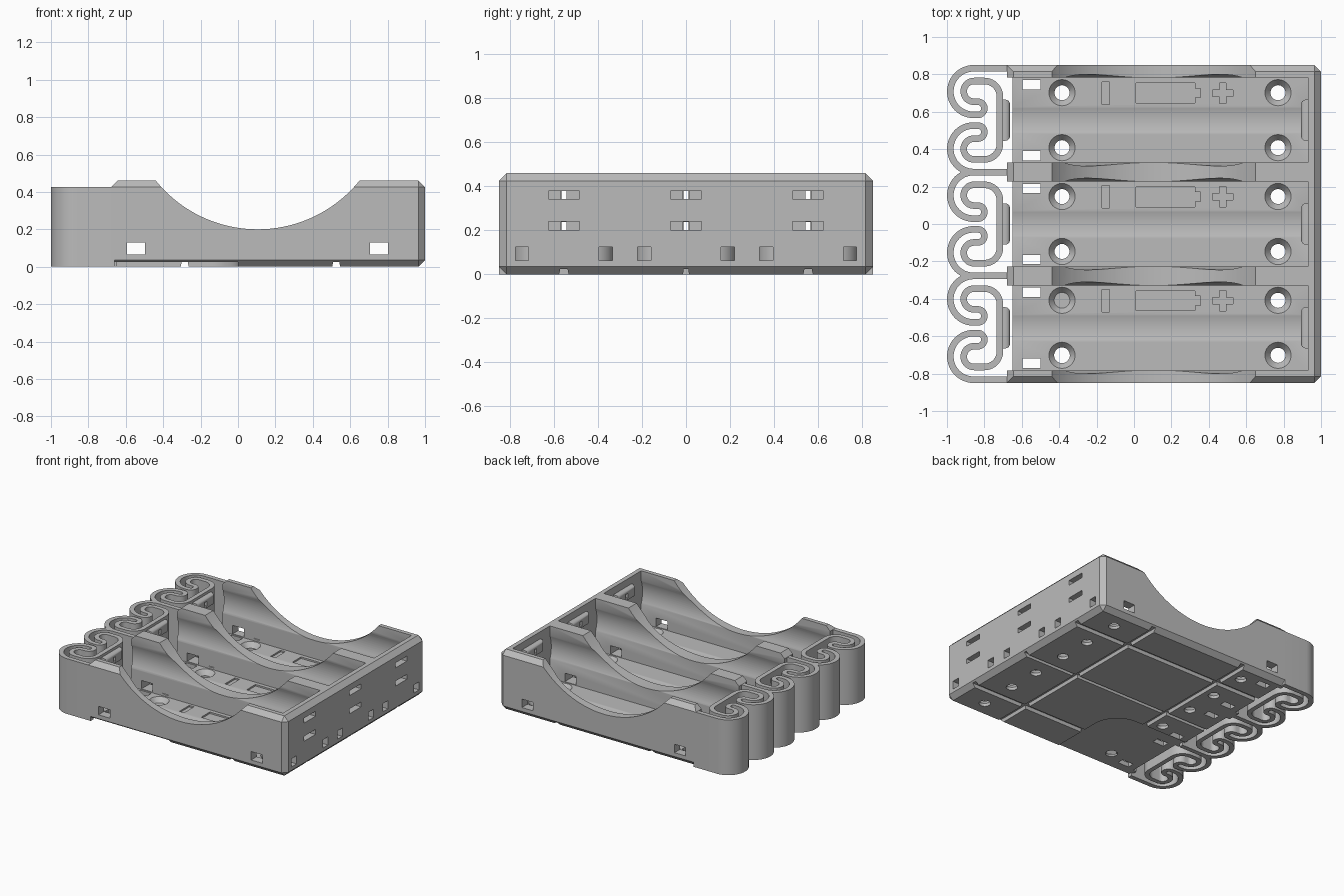
import bpy, bmesh, math
from mathutils import Matrix, Vector

if "Cube" in bpy.data.objects:
    bpy.data.objects.remove(bpy.data.objects["Cube"])

PITCH, HALF, TOP, FLOOR = 0.555, 0.2275, 0.46, 0.06
CELLS = [-PITCH, 0, PITCH]

plastic = bpy.data.materials.new("grey plastic")
plastic.use_nodes = True
plastic.diffuse_color = (0.5, 0.5, 0.5, 1)
plastic.node_tree.nodes["Principled BSDF"].inputs["Base Color"].default_value = (0.5, 0.5, 0.5, 1)


def box(bm, x0, x1, y0, y1, z0, z1):
    size = Matrix.Diagonal((x1 - x0, y1 - y0, z1 - z0, 1))
    mid = Matrix.Translation(((x0 + x1) / 2, (y0 + y1) / 2, (z0 + z1) / 2))
    return bmesh.ops.create_cube(bm, size=1, matrix=mid @ size)["verts"]


def cylinder(bm, centre, r1, r2, depth, axis="Z", segments=32):
    turn = {"X": Matrix.Rotation(math.pi / 2, 4, "Y"),
            "Y": Matrix.Rotation(math.pi / 2, 4, "X"), "Z": Matrix()}[axis]
    bmesh.ops.create_cone(bm, cap_ends=True, segments=segments, radius1=r1, radius2=r2,
                          depth=depth, matrix=Matrix.Translation(centre) @ turn)


def finish(bm, name):
    bmesh.ops.recalc_face_normals(bm, faces=bm.faces)
    mesh = bpy.data.meshes.new(name)
    bm.to_mesh(mesh)
    bm.free()
    obj = bpy.data.objects.new(name, mesh)
    bpy.context.collection.objects.link(obj)
    mesh.materials.append(plastic)
    return obj


def select(obj):
    bpy.ops.object.select_all(action="DESELECT")
    obj.select_set(True)
    bpy.context.view_layer.objects.active = obj


def cut(obj, build):
    """Subtract everything that build() adds to a fresh mesh."""
    bm = bmesh.new()
    build(bm)
    cutter = finish(bm, "cutter")
    cutter.hide_render = True
    mod = obj.modifiers.new("cut", "BOOLEAN")
    mod.operation, mod.solver, mod.object = "DIFFERENCE", "EXACT", cutter
    select(obj)
    bpy.ops.object.modifier_apply(modifier=mod.name)
    bpy.data.objects.remove(cutter)


# Tray block with chamfered outer edges
bm = bmesh.new()
box(bm, -0.68, 1, -0.85, 0.85, 0, TOP)
outer = [e for e in bm.edges
         if not all(v.co.x < 0 for v in e.verts) or all(v.co.z > 0.4 for v in e.verts)]
bmesh.ops.bevel(bm, geom=outer, offset=0.035, segments=1, affect="EDGES")
tray = finish(bm, "tray")


# Bays, open at the left end
def bays(bm):
    for y in CELLS:
        box(bm, -1.1, 0.93, y - HALF, y + HALF, FLOOR, 0.6)


def bay_ends(bm):
    for y in CELLS:
        box(bm, -1.1, -0.65, y - HALF, y + HALF, -0.1, 0.2)


# Round cradles hollowing the floor and walls
def cradles(bm):
    for y in CELLS:
        cylinder(bm, (0.125, y, 0.295), 0.245, 0.245, 1.61, "X", 96)


# Large finger scoop through all walls
def scoop(bm):
    cylinder(bm, (0.105, 0, 0.9), 0.7, 0.7, 2, "Y", 128)


# Wire windows through the long walls
def long_windows(bm):
    for x in (-0.545, 0.755):
        box(bm, x - 0.048, x + 0.048, -1, 1, 0.065, 0.13)


# Countersunk screw holes
def countersinks(bm):
    for y in CELLS:
        for x in (-0.385, 0.77):
            for s in (-1, 1):
                cylinder(bm, (x, y + s * 0.147, 0.05), 0.038, 0.086, 0.06)


def screw_holes(bm):
    for y in CELLS:
        for x in (-0.385, 0.77):
            for s in (-1, 1):
                cylinder(bm, (x, y + s * 0.147, 0), 0.04, 0.04, 0.1)


# Wire slots in the floor and windows in the end wall
def wire_slots(bm):
    for y in CELLS:
        for s in (-1, 1):
            c = y + s * 0.19
            box(bm, -0.595, -0.5, c - 0.025, c + 0.025, -0.1, 0.1)
            box(bm, 0.9, 1.1, c - 0.03, c + 0.03, 0.062, 0.125)


# Engraved polarity marks and cell pictogram
def engravings(bm):
    z0, z1 = FLOOR - 0.012, 0.1
    for cell in CELLS:
        y = cell + 0.145
        box(bm, -0.17, -0.13, y - 0.06, y + 0.06, z0, z1)
        box(bm, 0.01, 0.325, y - 0.053, y + 0.053, z0, z1)
        box(bm, 0.42, 0.53, y - 0.017, y + 0.017, z0, z1)


def engraving_ends(bm):
    z0, z1 = FLOOR - 0.012, 0.1
    for cell in CELLS:
        y = cell + 0.145
        box(bm, 0.3, 0.355, y - 0.025, y + 0.025, z0, z1)
        box(bm, 0.458, 0.492, y - 0.055, y + 0.055, z0, z1)


# Trapezoid wiring grooves under the floor
def groove(bm, along_x, pos, width):
    vs = box(bm, -1.2, 1.2, -width, width, -0.025, 0.025)
    for v in vs:
        if v.co.z > 0:
            v.co.y *= 0.6
        if not along_x:
            v.co.x, v.co.y = v.co.y, v.co.x
        v.co += Vector((0, pos, 0)) if along_x else Vector((pos, 0, 0))


def grooves_x(bm):
    for y in CELLS:
        groove(bm, True, y, 0.017 if y == 0 else 0.027)


def grooves_y(bm):
    for x in (-0.285, 0.525):
        groove(bm, False, x, 0.027)


# Shallow rounded recess under one corner
def corner_recess(bm):
    box(bm, -1, 0, -1, -0.22, -0.1, 0.025)
    edge = [e for e in bm.edges
            if all(v.co.x > -0.1 and v.co.y > -0.5 for v in e.verts)]
    bmesh.ops.bevel(bm, geom=edge, offset=0.2, segments=8, profile=0.5, affect="EDGES")


# Contact wire slots in the end wall, with a small through hole
def contact_slots(bm):
    for y in CELLS:
        for z in (0.22, 0.36):
            box(bm, 0.945, 1.1, y - 0.07, y + 0.07, z - 0.019, z + 0.019)


def contact_holes(bm):
    for y in CELLS:
        for z in (0.22, 0.36):
            box(bm, -0.8, 1.1, y - 0.013, y + 0.013, z - 0.018, z + 0.018)


for step in (bays, bay_ends, cradles, scoop, long_windows, countersinks, screw_holes,
             wire_slots, engravings, engraving_ends, grooves_x, grooves_y, corner_recess,
             contact_slots, contact_holes):
    cut(tray, step)


# Curled spring strips at the left end
def arc(cx, cy, r, a0, a1, n=14):
    angles = [math.radians(a0 + (a1 - a0) * i / n) for i in range(n + 1)]
    return [Vector((cx + r * math.cos(a), cy + r * math.sin(a))) for a in angles]


def spring_strip(y):
    half = [Vector((-0.66, 0.2775))]
    half += arc(-0.8575, 0.153, 0.1245, 90, 270, 24)
    half += arc(-0.835, 0.0635, 0.035, -90, 90)
    half += arc(-0.855, 0.154, 0.0555, 270, 90, 18)
    half += arc(-0.8, 0.1265, 0.083, 90, 0)
    path = half + [Vector((p.x, -p.y)) for p in reversed(half)]
    bm = bmesh.new()
    rows = []
    for i, p in enumerate(path):
        t = (path[min(i + 1, len(path) - 1)] - path[max(i - 1, 0)]).normalized()
        n = Vector((-t.y, t.x)) * 0.0175
        rows.append([bm.verts.new((q.x, q.y + y, z))
                     for q, z in ((p + n, 0), (p - n, 0), (p - n, 0.425), (p + n, 0.425))])
    for a, b in zip(rows, rows[1:]):
        for k in range(4):
            bm.faces.new((a[k], a[(k + 1) % 4], b[(k + 1) % 4], b[k]))
    bm.faces.new(rows[0])
    bm.faces.new(rows[-1])
    return finish(bm, "spring_strip")


# Rounded contact tabs facing into the bays
def contact_tab(x0, x1, tip_x, y, z, name):
    bm = bmesh.new()
    vs = box(bm, x0, x1, y - 0.11, y + 0.11, z - 0.045, z + 0.045)
    tip = [e for e in bm.edges if all(abs(v.co.x - tip_x) < 0.001 for v in e.verts)]
    bmesh.ops.bevel(bm, geom=tip, offset=0.025, segments=4, profile=0.5, affect="EDGES")
    return finish(bm, name)


parts = [tray]
for y in CELLS:
    pieces = [spring_strip(y)]
    for z in (0.22, 0.36):
        pieces.append(contact_tab(-0.71, -0.663, -0.663, y, z, "spring_tab"))
        pieces.append(contact_tab(0.893, 0.935, 0.893, y, z, "wall_tab"))
    for piece in pieces:
        cut(piece, contact_holes)
    parts += pieces

for part in parts:
    select(part)
    bpy.ops.object.shade_smooth_by_angle(angle=math.radians(30))
